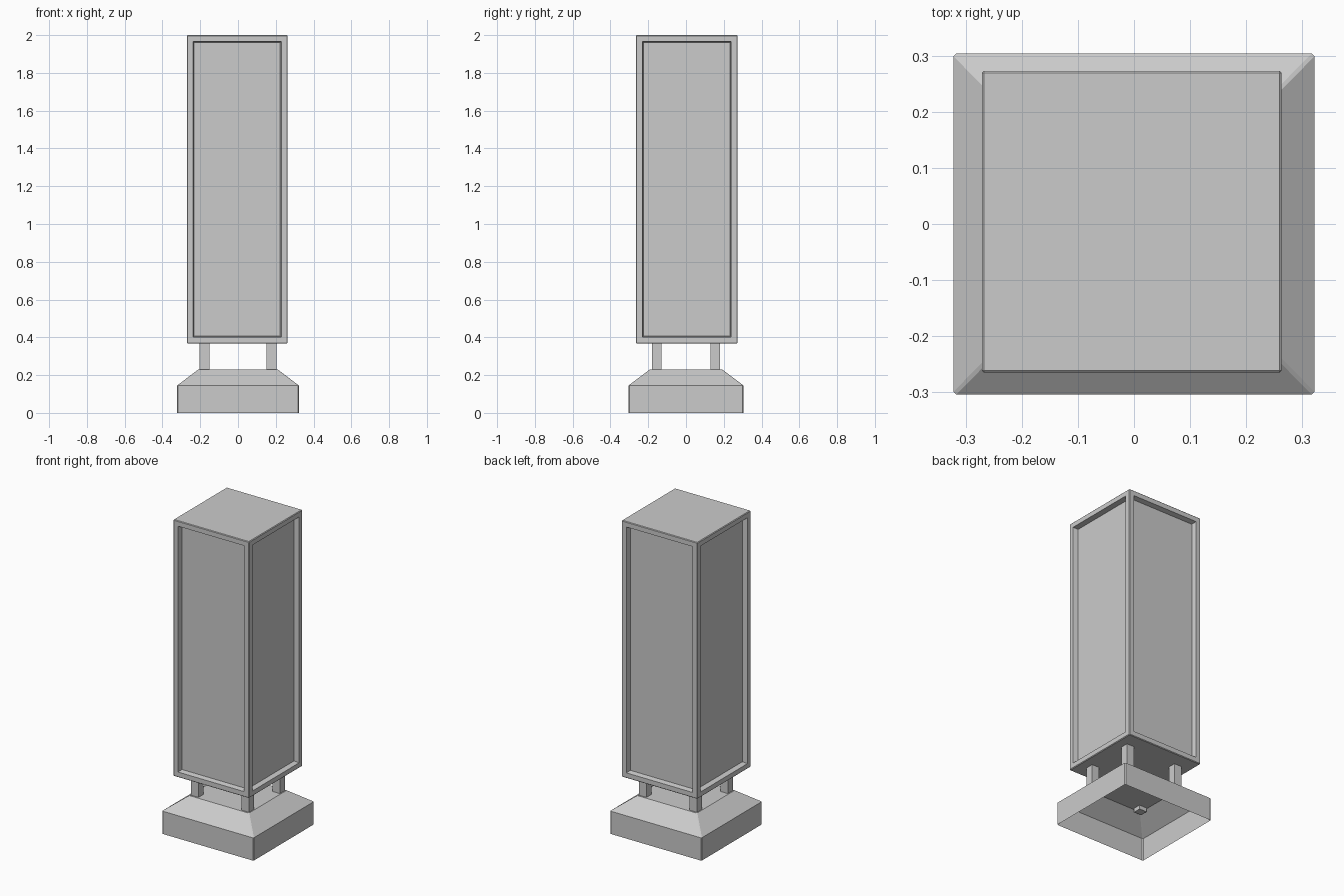
import bpy, bmesh
from mathutils import Matrix, Vector

if "Cube" in bpy.data.objects:
    bpy.data.objects.remove(bpy.data.objects["Cube"])


def finish(bm, name):
    bmesh.ops.recalc_face_normals(bm, faces=bm.faces)
    mesh = bpy.data.meshes.new(name)
    bm.to_mesh(mesh)
    bm.free()
    obj = bpy.data.objects.new(name, mesh)
    bpy.context.collection.objects.link(obj)
    return obj


def box(lo, hi):
    lo, hi = Vector(lo), Vector(hi)
    bm = bmesh.new()
    bmesh.ops.create_cube(bm, size=1, matrix=Matrix.Translation((lo + hi) / 2)
                          @ Matrix.Diagonal((*(hi - lo), 1)))
    return bm


# Pillar body with softened edges and a recessed panel on each side
bm = box((-0.271, -0.265, 0.367), (0.263, 0.273, 2.0))
bmesh.ops.bevel(bm, geom=bm.edges[:], offset=0.004, segments=1, affect='EDGES')
bm.normal_update()
sides = [f for f in bm.faces if abs(f.normal.z) < 0.1 and f.calc_area() > 0.5]
bmesh.ops.inset_individual(bm, faces=sides, thickness=0.042)
bmesh.ops.inset_individual(bm, faces=sides, thickness=0.008, depth=-0.032)
finish(bm, "pillar_body")

# Four short legs, whose feet poke slightly through the hollow base
for sx, side in ((-1, "left"), (1, "right")):
    for sy, end in ((-1, "front"), (1, "back")):
        x, y = sx * 0.178, sy * 0.156
        finish(box((x - 0.026, y - 0.025, 0.205), (x + 0.026, y + 0.025, 0.375)),
               f"leg_{end}_{side}")


# Hollow base: rectangular skirt with sloped shoulders, open underneath
def ring(bm, hx, hy, z, c=0.005):
    pts = [(-hx + c, -hy), (hx - c, -hy), (hx, -hy + c), (hx, hy - c),
           (hx - c, hy), (-hx + c, hy), (-hx, hy - c), (-hx, -hy + c)]
    return [bm.verts.new((x, y, z)) for x, y in pts]


bm = bmesh.new()
rings = [ring(bm, 0.322, 0.304, 0), ring(bm, 0.322, 0.304, 0.145),
         ring(bm, 0.21, 0.191, 0.23)]
for a, b in zip(rings, rings[1:]):
    for i in range(8):
        j = (i + 1) % 8
        bm.faces.new((a[i], a[j], b[j], b[i]))
bm.faces.new(rings[-1])
base = finish(bm, "base")
# Make sure the open shell faces outward
if max(base.data.polygons, key=lambda p: p.center.z).normal.z < 0:
    base.data.flip_normals()
